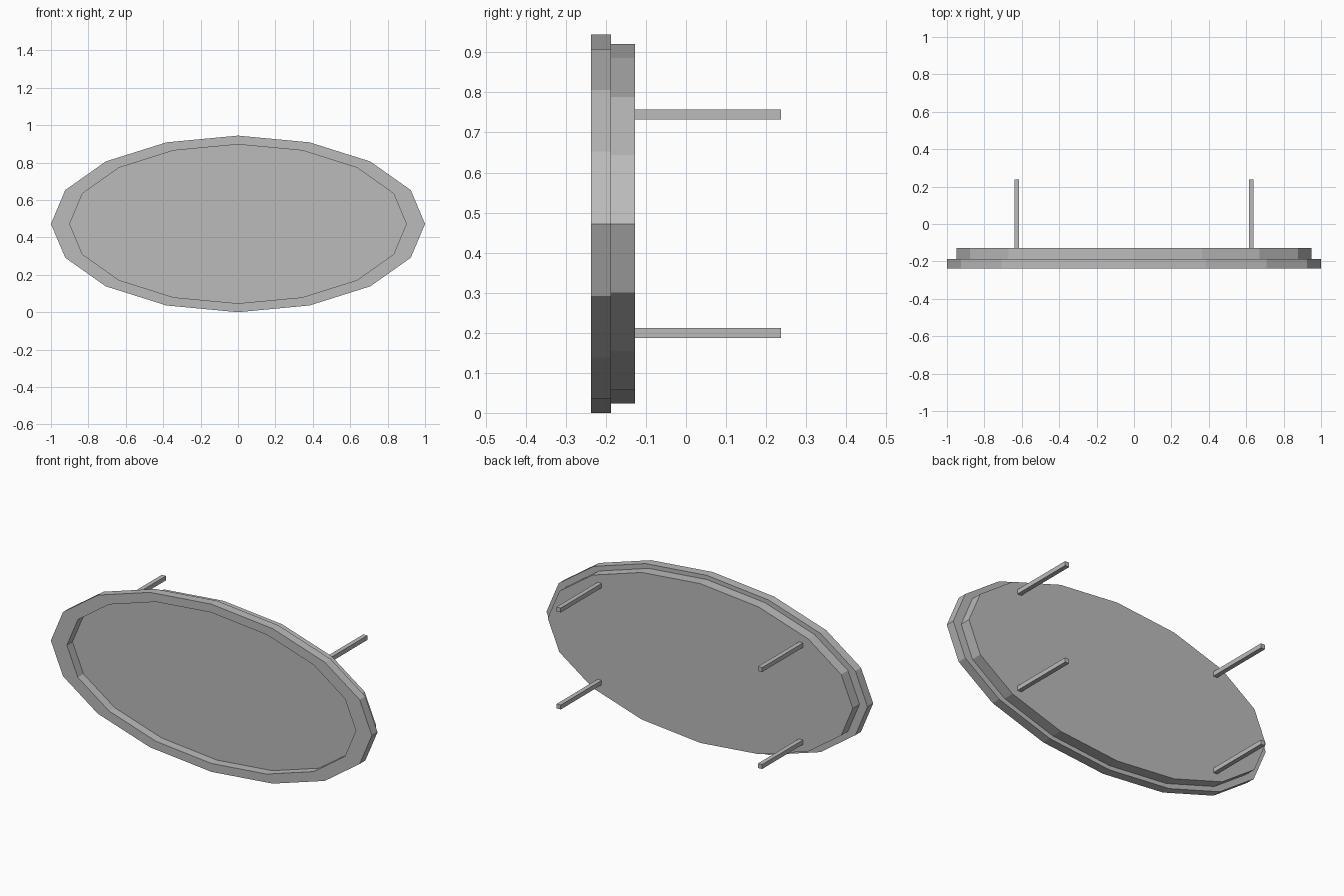
import bpy
import bmesh
from math import cos, sin, tau

SIDES = 16
CENTRE_Z = 0.472
SQUASH = 0.472  # height of the oval relative to its width

cube = bpy.data.objects.get("Cube")
if cube:
    bpy.data.objects.remove(cube, do_unlink=True)

grey = bpy.data.materials.new("plain grey")
grey.use_nodes = True
grey.diffuse_color = (0.5, 0.5, 0.5, 1)
grey.node_tree.nodes["Principled BSDF"].inputs["Base Color"].default_value = (0.5, 0.5, 0.5, 1)


def finish(name, bm):
    bmesh.ops.recalc_face_normals(bm, faces=bm.faces)
    mesh = bpy.data.meshes.new(name)
    bm.to_mesh(mesh)
    bm.free()
    mesh.materials.append(grey)
    obj = bpy.data.objects.new(name, mesh)
    bpy.context.collection.objects.link(obj)
    return obj


def oval_loop(bm, radius, y):
    return [bm.verts.new((radius * cos(tau * i / SIDES), y,
                          CENTRE_Z + radius * SQUASH * sin(tau * i / SIDES)))
            for i in range(SIDES)]


def bridge(bm, a, b):
    for i in range(SIDES):
        j = (i + 1) % SIDES
        bm.faces.new((a[i], a[j], b[j], b[i]))


FRONT, JOINT, BACK, LEG_END = -0.237, -0.187, -0.127, 0.237

# Raised oval rim around the front
bm = bmesh.new()
section = [(1.0, FRONT), (1.0, JOINT), (0.9, JOINT), (0.9, FRONT)]
loops = [oval_loop(bm, r, y) for r, y in section]
for k in range(len(loops)):
    bridge(bm, loops[k], loops[(k + 1) % len(loops)])
finish("front_rim", bm)

# Solid oval panel behind the rim
bm = bmesh.new()
near, far = oval_loop(bm, 0.95, JOINT), oval_loop(bm, 0.95, BACK)
bridge(bm, near, far)
bm.faces.new(near)
bm.faces.new(far)
finish("back_panel", bm)

# Four square rods standing out from the back
for side, sx in (("left", 1), ("right", -1)):
    for level, sz in (("upper", 1), ("lower", -1)):
        bm = bmesh.new()
        bmesh.ops.create_cube(bm, size=1)
        bmesh.ops.scale(bm, vec=(0.025, LEG_END - BACK, 0.025), verts=bm.verts)
        rod = finish(f"{level}_{side}_rod", bm)
        rod.location = (sx * 0.627, (LEG_END + BACK) / 2, CENTRE_Z + sz * 0.273)
